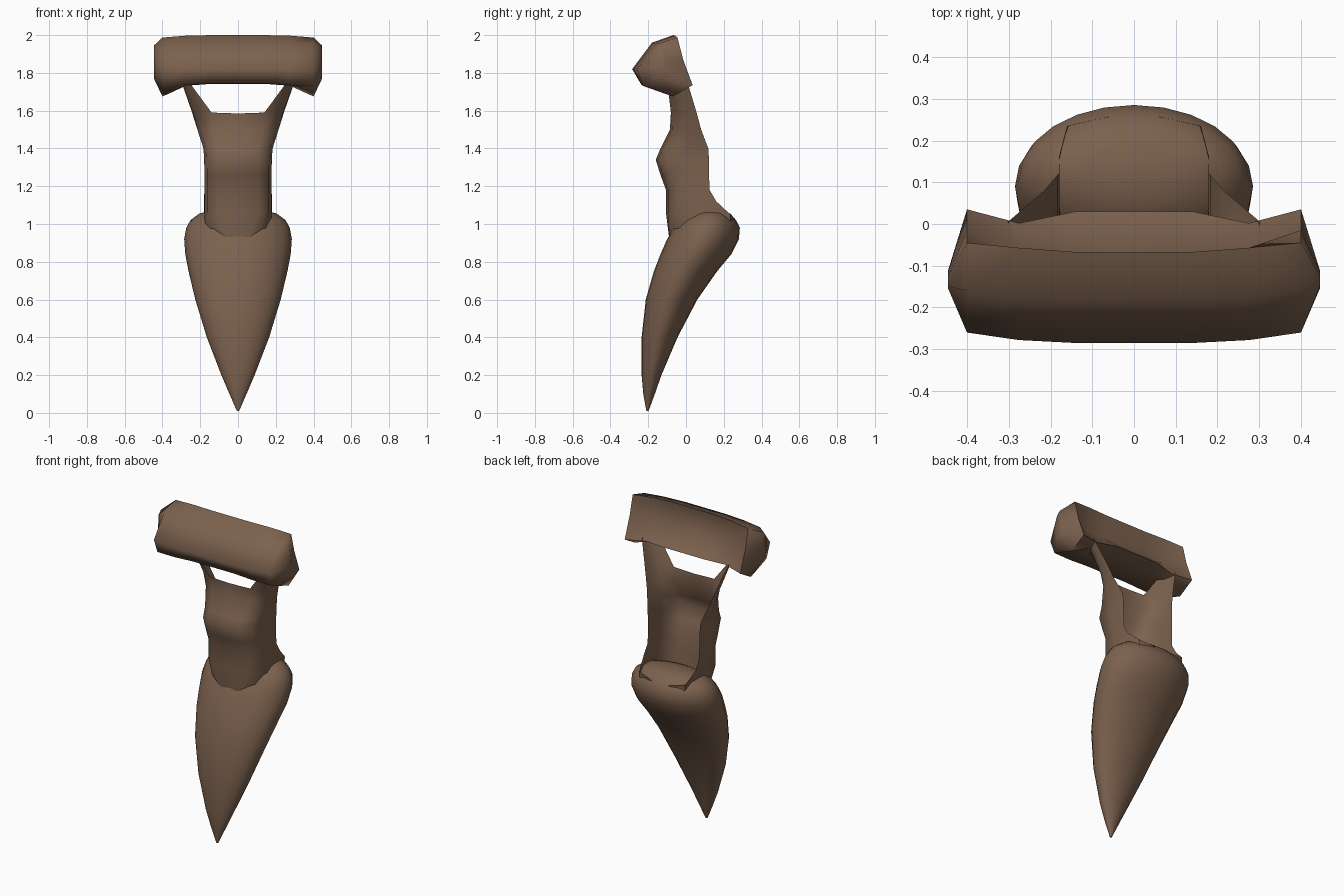
import bpy, bmesh, math

cube = bpy.data.objects.get("Cube")
if cube:
    bpy.data.objects.remove(cube)

brown = bpy.data.materials.new("brown")
brown.use_nodes = True
COLOUR = (0.2, 0.12, 0.076, 1)
brown.diffuse_color = COLOUR
brown.node_tree.nodes["Principled BSDF"].inputs["Base Color"].default_value = COLOUR


def finish(name, bm, angle):
    """Turn a bmesh into a shaded object."""
    bmesh.ops.remove_doubles(bm, verts=bm.verts, dist=0.0005)
    bmesh.ops.recalc_face_normals(bm, faces=bm.faces)
    mesh = bpy.data.meshes.new(name)
    bm.to_mesh(mesh)
    bm.free()
    mesh.materials.append(brown)
    obj = bpy.data.objects.new(name, mesh)
    bpy.context.collection.objects.link(obj)
    bpy.ops.object.select_all(action='DESELECT')
    obj.select_set(True)
    bpy.context.view_layer.objects.active = obj
    bpy.ops.object.shade_smooth_by_angle(angle=math.radians(angle))


def skin(bm, rows, closed=False):
    """Bridge rows of points with quads."""
    grid = [[bm.verts.new(p) for p in row] for row in rows]
    for a, b in zip(grid, grid[1:]):
        n = len(a)
        for i in range(n if closed else n - 1):
            j = (i + 1) % n
            bm.faces.new((a[i], a[j], b[j], b[i]))
    return grid


def mirror_row(half):
    """Complete a row that starts on the centre line."""
    return [(-x, y, z) for x, y, z in reversed(half[1:])] + half


# Curved pointed blade: height, half width, front edge, back edge
sections = [
    (0.01, 0.006, -0.21, -0.198), (0.1, 0.045, -0.226, -0.165),
    (0.2, 0.088, -0.235, -0.13), (0.4, 0.165, -0.235, -0.045),
    (0.6, 0.226, -0.213, 0.06), (0.75, 0.262, -0.17, 0.165),
    (0.84, 0.279, -0.135, 0.24), (0.92, 0.285, -0.1, 0.28),
    (0.98, 0.274, -0.065, 0.285), (1.02, 0.252, -0.03, 0.265),
    (1.055, 0.205, 0.02, 0.235), (1.078, 0.12, 0.07, 0.19),
]
bm = bmesh.new()
SIDES = 24
rings = []
for z, w, front, back in sections:
    turn = [math.tau * i / SIDES for i in range(SIDES)]
    rings.append([(w * math.sin(t),
                   (front + back) / 2 - (back - front) / 2 * math.cos(t), z)
                  for t in turn])
grid = skin(bm, rings, closed=True)
bm.faces.new(grid[0])
bm.faces.new(grid[-1])
finish("blade", bm, 60)

# Open-backed body shell: height, half width, front, back
body = [
    (1.06, 0.178, -0.106, 0.14), (1.18, 0.178, -0.106, 0.125),
    (1.26, 0.178, -0.135, 0.122), (1.34, 0.179, -0.16, 0.122),
    (1.4, 0.183, -0.135, 0.118), (1.5, 0.215, -0.085, 0.08),
]
bm = bmesh.new()
hem = [(0, -0.09, 0.93), (0.06, -0.09, 0.93), (0.13, -0.07, 0.975),
       (0.178, 0.02, 0.98), (0.178, 0.13, 0.98)]
rows = [mirror_row(hem)]
for z, w, front, back in body:
    rows.append(mirror_row([
        (0, front, z), (0.6 * w, front + 0.012, z), (0.92 * w, front + 0.05, z),
        (w, (front + back) / 2 + 0.02, z), (w, back, z)]))
rim = [(0, -0.08, 1.585), (0.14, -0.08, 1.59), (0.205, -0.05, 1.59),
       (0.238, 0.0, 1.59), (0.243, 0.056, 1.59)]
rows.append(mirror_row(rim))
skin(bm, rows)

# Arms rising to the bar, and tails wrapping the blade top
arm_top = [(0.265, -0.1, 1.76), (0.28, -0.07, 1.76), (0.295, -0.03, 1.76),
           (0.302, 0.005, 1.76)]
tail_top = [(0.178, 0.125, 1.18), (0.18, 0.16, 1.12), (0.16, 0.235, 1.05),
            (0.06, 0.257, 1.03)]
tail_low = [(0.178, 0.05, 1.0), (0.178, 0.15, 0.99), (0.155, 0.235, 0.98),
            (0.06, 0.25, 0.98)]
for side in (1, -1):
    for strip in ((rim[1:], arm_top), (tail_low, tail_top)):
        skin(bm, [[(side * x, y, z) for x, y, z in row] for row in strip])
finish("body_shell", bm, 60)

# Bowed crossbar with a scooped back: profiles as (y, z)
middle = [(-0.285, 1.82), (-0.18, 1.96), (-0.067, 2.0), (-0.088, 1.86),
          (0.03, 1.755), (-0.06, 1.742), (-0.24, 1.745)]
shoulder = [(-0.278, 1.82), (-0.175, 1.957), (-0.057, 1.997), (-0.085, 1.86),
            (0.002, 1.745), (-0.06, 1.732), (-0.235, 1.735)]
end = [(-0.26, 1.82), (-0.16, 1.952), (-0.045, 1.987), (-0.015, 1.87),
       (0.035, 1.735), (-0.07, 1.675), (-0.225, 1.73)]
cap = [(-0.155, 1.83), (-0.15, 1.92), (-0.125, 1.945), (-0.115, 1.87),
       (-0.11, 1.81), (-0.12, 1.77), (-0.145, 1.79)]
half = [(0.14, middle), (0.275, shoulder), (0.4, end), (0.445, cap)]
stations = [(-x, p) for x, p in reversed(half)] + [(0, middle)] + half
bm = bmesh.new()
grid = skin(bm, [[(x, y, z) for y, z in p] for x, p in stations], closed=True)
bm.faces.new(grid[0])
bm.faces.new(grid[-1])
finish("crossbar", bm, 78)
